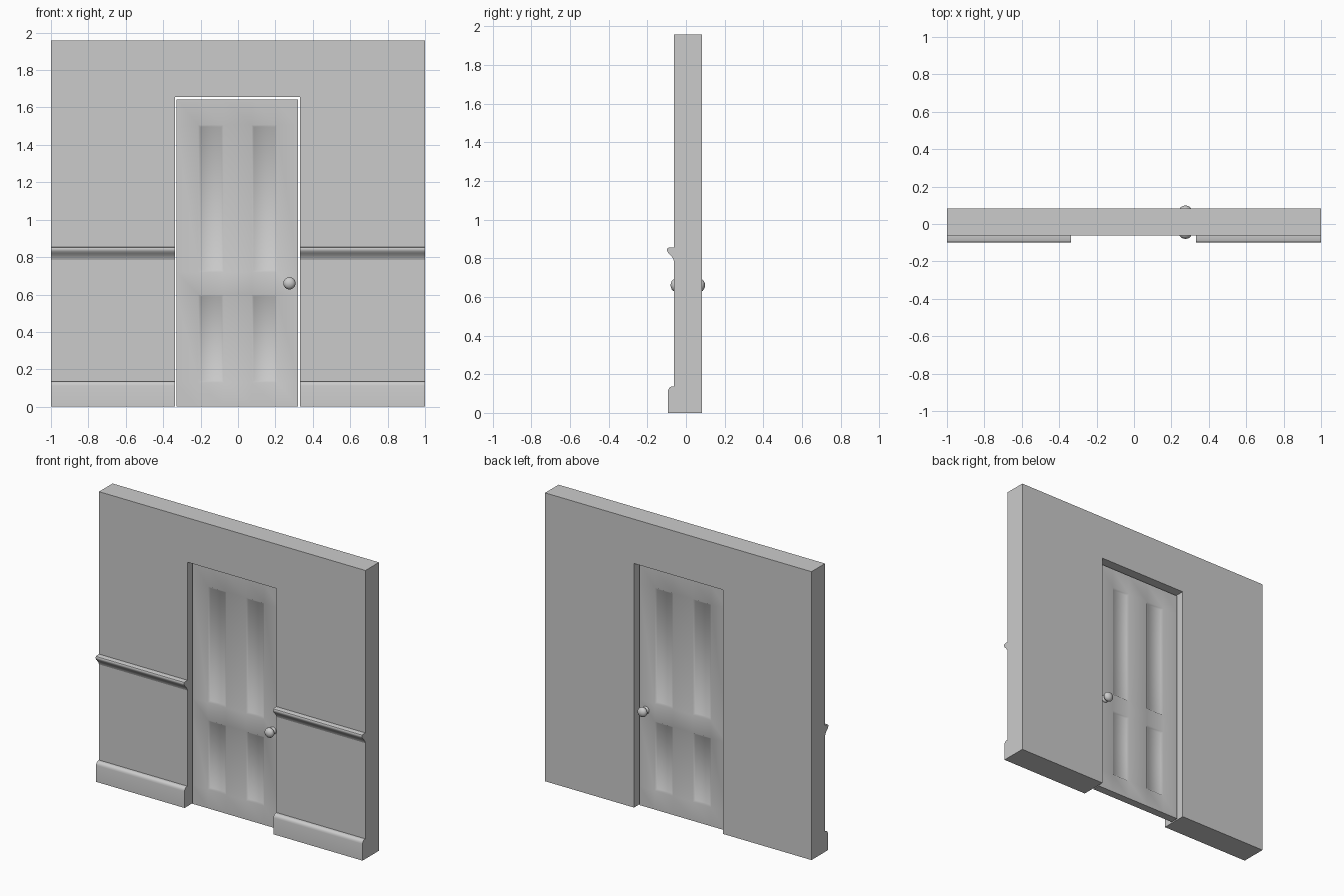
import bpy, bmesh, math
from mathutils import Matrix, Vector

if "Cube" in bpy.data.objects:
    bpy.data.objects.remove(bpy.data.objects["Cube"])

FRONT, BACK, TOP = -0.062, 0.083, 1.957
OPEN_L, OPEN_R, OPEN_TOP = -0.336, 0.332, 1.656
DOOR_L, DOOR_R, DOOR_TOP = -0.328, 0.322, 1.642
DOOR_F, DOOR_B = -0.018, 0.037


def finish(bm, name, angle=None):
    bmesh.ops.recalc_face_normals(bm, faces=bm.faces)
    mesh = bpy.data.meshes.new(name)
    bm.to_mesh(mesh)
    bm.free()
    obj = bpy.data.objects.new(name, mesh)
    bpy.context.collection.objects.link(obj)
    if angle:
        bpy.ops.object.select_all(action='DESELECT')
        obj.select_set(True)
        bpy.context.view_layer.objects.active = obj
        bpy.ops.object.shade_smooth_by_angle(angle=math.radians(angle))
    return obj


def extrude_outline(name, points, offset, angle=None):
    bm = bmesh.new()
    face = bm.faces.new([bm.verts.new(p) for p in points])
    res = bmesh.ops.extrude_face_region(bm, geom=[face], use_keep_orig=True)
    verts = [v for v in res['geom'] if isinstance(v, bmesh.types.BMVert)]
    bmesh.ops.translate(bm, verts=verts, vec=Vector(offset))
    return finish(bm, name, angle)


# Wall with the door opening
outline = [(-1, 0), (OPEN_L, 0), (OPEN_L, OPEN_TOP), (OPEN_R, OPEN_TOP),
           (OPEN_R, 0), (1, 0), (1, TOP), (-1, TOP)]
extrude_outline("wall", [(x, FRONT, z) for x, z in outline], (0, BACK - FRONT, 0))

# Chair rails and baseboards on both sides of the opening
rail = [(FRONT, 0.785), (-0.066, 0.797), (-0.074, 0.809), (-0.084, 0.820),
        (-0.093, 0.829), (-0.097, 0.837), (-0.098, 0.845), (-0.095, 0.852),
        (-0.089, 0.855), (FRONT, 0.855)]
base = [(FRONT, 0), (-0.093, 0), (-0.093, 0.112), (-0.091, 0.122),
        (-0.086, 0.130), (-0.078, 0.135), (-0.070, 0.136), (FRONT, 0.136)]
for side, x0, x1 in (("left", -1, OPEN_L), ("right", OPEN_R, 1)):
    for part, profile in (("chair_rail", rail), ("baseboard", base)):
        extrude_outline(f"{part}_{side}", [(x0, y, z) for y, z in profile],
                        (x1 - x0, 0, 0), 35)

# Door leaf with four recessed panels on each face
panels_x = ((-0.213, -0.078), (0.073, 0.208))
panels_z = ((0.13, 0.60), (0.72, 1.507))
bm = bmesh.new()
size = (DOOR_R - DOOR_L, DOOR_B - DOOR_F, DOOR_TOP - 0.002)
centre = ((DOOR_R + DOOR_L) / 2, (DOOR_F + DOOR_B) / 2, (DOOR_TOP + 0.002) / 2)
bmesh.ops.create_cube(bm, size=1, matrix=Matrix.Translation(centre) @ Matrix.Diagonal((*size, 1)))
for axis, spans in ((Vector((1, 0, 0)), panels_x), (Vector((0, 0, 1)), panels_z)):
    for cut in (c for span in spans for c in span):
        bmesh.ops.bisect_plane(bm, geom=bm.verts[:] + bm.edges[:] + bm.faces[:],
                               plane_co=axis * cut, plane_no=axis)
bm.normal_update()


def in_panel(face):
    c = face.calc_center_median()
    return (abs(face.normal.y) > 0.9 and any(a < c.x < b for a, b in panels_x)
            and any(a < c.z < b for a, b in panels_z))


bmesh.ops.inset_individual(bm, faces=[f for f in bm.faces if in_panel(f)],
                           thickness=0.016, depth=-0.011)
finish(bm, "door", 60)

# Knobs: rose, neck and rounded grip, turned about the y axis
knob = [(0.0, 0.062), (0.011, 0.060), (0.021, 0.056), (0.029, 0.049), (0.033, 0.039),
        (0.031, 0.029), (0.024, 0.021), (0.014, 0.016), (0.013, 0.011),
        (0.022, 0.009), (0.025, 0.005), (0.025, -0.002)]
for name, y, sign in (("front_knob", DOOR_F, -1), ("back_knob", DOOR_B, 1)):
    bm = bmesh.new()
    verts = [bm.verts.new((0.275 + r, y + sign * d, 0.66)) for r, d in knob]
    edges = [bm.edges.new(pair) for pair in zip(verts, verts[1:])]
    bmesh.ops.spin(bm, geom=verts + edges, cent=(0.275, y, 0.66), axis=(0, 1, 0),
                   angle=math.tau, steps=24, use_duplicate=False)
    bmesh.ops.remove_doubles(bm, verts=bm.verts, dist=0.0001)
    finish(bm, name, 50)
